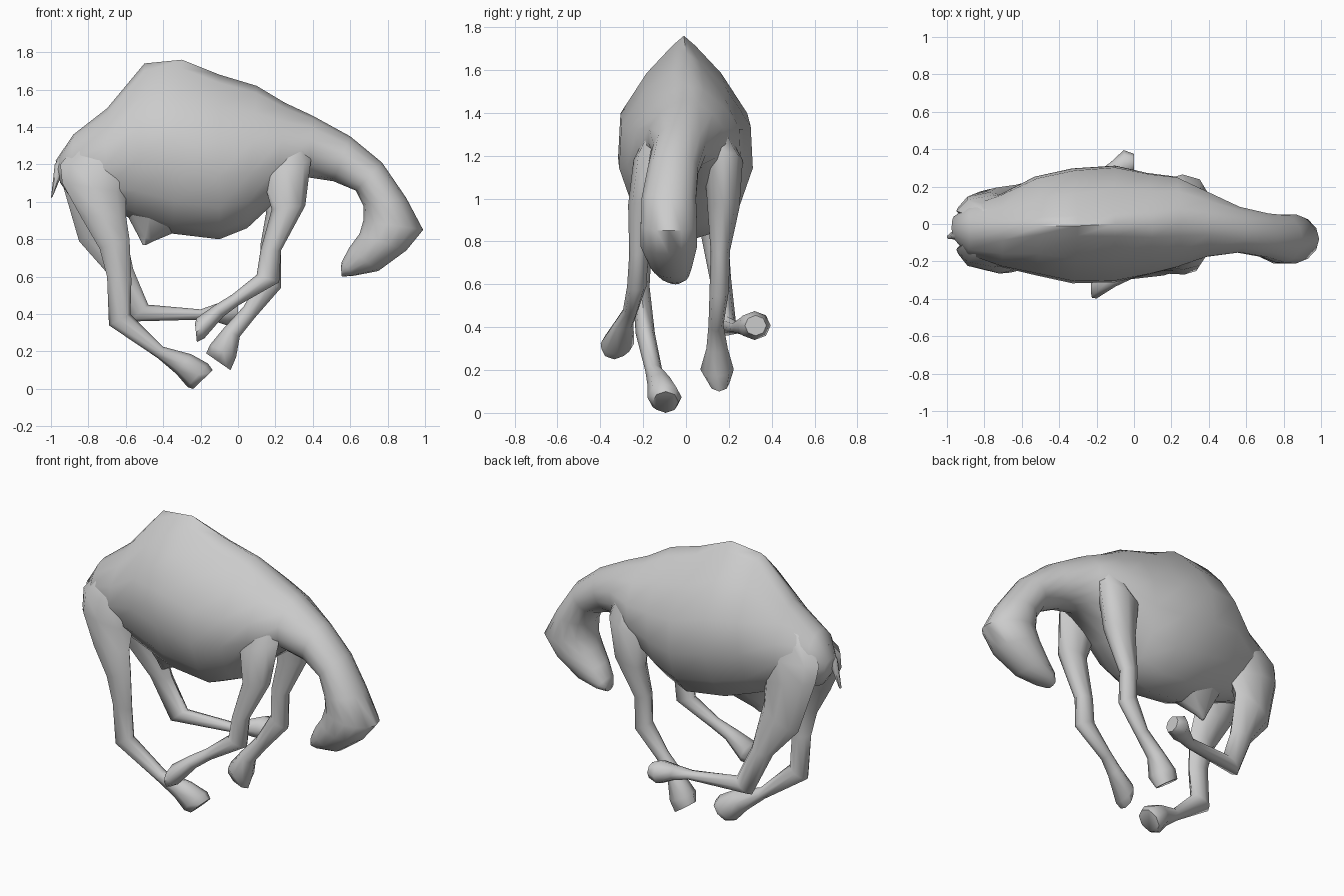
import bpy, bmesh
from math import sin, cos, pi, radians


def loft(name, rings, sides, angle=60):
    """Skin rings given as (x, z) edge A, (x, z) edge B, y centre, half width, pinch at A."""
    bm = bmesh.new()
    loops = []
    for ax, az, bx, bz, y, hw, *p in rings:
        pinch = p[0] if p else 0
        loop = []
        for i in range(sides):
            t = 2 * pi * i / sides
            c, s = cos(t), sin(t)
            w = hw * s * (1 - pinch * max(0, c) ** 2)
            loop.append(bm.verts.new(((ax + bx) / 2 + c * (ax - bx) / 2, y + w,
                                      (az + bz) / 2 + c * (az - bz) / 2)))
        loops.append(loop)
    for a, b in zip(loops, loops[1:]):
        for i in range(sides):
            j = (i + 1) % sides
            bm.faces.new((a[i], a[j], b[j], b[i]))
    bm.faces.new(loops[0])
    bm.faces.new(loops[-1])
    bmesh.ops.recalc_face_normals(bm, faces=bm.faces)
    me = bpy.data.meshes.new(name)
    bm.to_mesh(me)
    bm.free()
    ob = bpy.data.objects.new(name, me)
    bpy.context.collection.objects.link(ob)
    bpy.ops.object.select_all(action='DESELECT')
    ob.select_set(True)
    bpy.context.view_layer.objects.active = ob
    bpy.ops.object.shade_smooth_by_angle(angle=radians(angle))
    return ob


# Trunk with hump, from rump to chest, running on into neck and lowered head
loft("body_neck_head", [
    (-.975, 1.22, -.95, 1.10, -.02, .06),
    (-.88, 1.36, -.90, 1.03, -.035, .13),
    (-.70, 1.50, -.72, .98, -.035, .20, .5),
    (-.50, 1.74, -.55, .90, -.01, .27, .75),
    (-.30, 1.76, -.35, .83, -.01, .315, .75),
    (-.10, 1.68, -.10, .80, 0, .32, .65),
    (.10, 1.62, .05, .86, 0, .28, .5),
    (.25, 1.53, .20, 1.0, .01, .25, .4),
    (.40, 1.46, .38, 1.13, 0, .18, .3),
    (.60, 1.35, .51, 1.11, -.03, .125),
    (.77, 1.21, .63, 1.06, -.06, .12),
    (.90, 1.02, .67, .98, -.08, .13),
    (.99, .85, .67, .90, -.08, .135),
    (.90, .74, .65, .83, -.08, .135),
    (.75, .63, .595, .755, -.07, .10),
    (.62, .605, .555, .68, -.055, .07),
    (.555, .60, .55, .65, -.05, .04)], 14)

# Front legs, folded back in a gallop
loft("front_leg_right", [
    (.36, 1.40, .20, 1.38, -.09, .05),
    (.39, 1.22, .13, 1.14, -.165, .08),
    (.36, .98, .18, .96, -.205, .065),
    (.23, .74, .12, .74, -.22, .045),
    (.22, .57, .10, .61, -.23, .045),
    (.00, .445, -.03, .505, -.26, .035),
    (-.08, .385, -.12, .45, -.29, .045),
    (-.18, .27, -.22, .38, -.32, .078),
    (-.22, .25, -.23, .35, -.335, .06)], 8)
loft("front_leg_left", [
    (.36, 1.40, .20, 1.38, .10, .05),
    (.39, 1.22, .13, 1.14, .175, .09),
    (.35, .98, .15, .94, .175, .075),
    (.23, .74, .12, .77, .16, .045),
    (.23, .54, .12, .60, .155, .045),
    (.09, .38, .03, .44, .14, .035),
    (.01, .28, -.08, .32, .145, .05),
    (-.01, .17, -.15, .235, .145, .078),
    (-.04, .10, -.17, .19, .155, .05)], 8)

# Hind legs, reaching forward
loft("hind_leg_right", [
    (-.60, 1.42, -.84, 1.34, -.07, .06),
    (-.54, 1.20, -.95, 1.20, -.135, .095),
    (-.60, 1.05, -.94, 1.10, -.16, .09),
    (-.60, .93, -.84, .92, -.195, .07),
    (-.58, .80, -.74, .75, -.21, .05),
    (-.57, .58, -.70, .60, -.21, .04),
    (-.575, .40, -.69, .34, -.19, .045),
    (-.40, .225, -.43, .165, -.15, .04),
    (-.25, .185, -.33, .08, -.12, .06),
    (-.16, .135, -.27, .01, -.10, .08),
    (-.135, .10, -.24, .0, -.095, .06)], 8)
loft("hind_leg_left", [
    (-.60, 1.42, -.84, 1.34, .03, .06),
    (-.54, 1.20, -.95, 1.20, .07, .085),
    (-.60, 1.05, -.94, 1.10, .09, .08),
    (-.62, .92, -.85, .79, .13, .065),
    (-.56, .64, -.70, .62, .16, .05),
    (-.48, .45, -.58, .36, .19, .045),
    (-.20, .425, -.20, .37, .24, .035),
    (-.13, .45, -.12, .36, .28, .05),
    (-.05, .475, -.06, .34, .32, .075),
    (0, .455, .0, .36, .325, .05)], 8)

# Thin tail and the pointed fold under the belly
loft("tail", [
    (-.93, 1.28, -.90, 1.20, -.05, .03),
    (-.98, 1.20, -.94, 1.15, -.06, .025),
    (-1.0, 1.02, -.99, 1.03, -.07, .01)], 6)
loft("belly_fold", [
    (-.22, .92, -.66, 1.06, -.01, .16),
    (-.33, .84, -.62, .98, -.01, .11),
    (-.45, .79, -.54, .83, -.01, .03),
    (-.49, .77, -.51, .77, -.01, .01)], 8)
